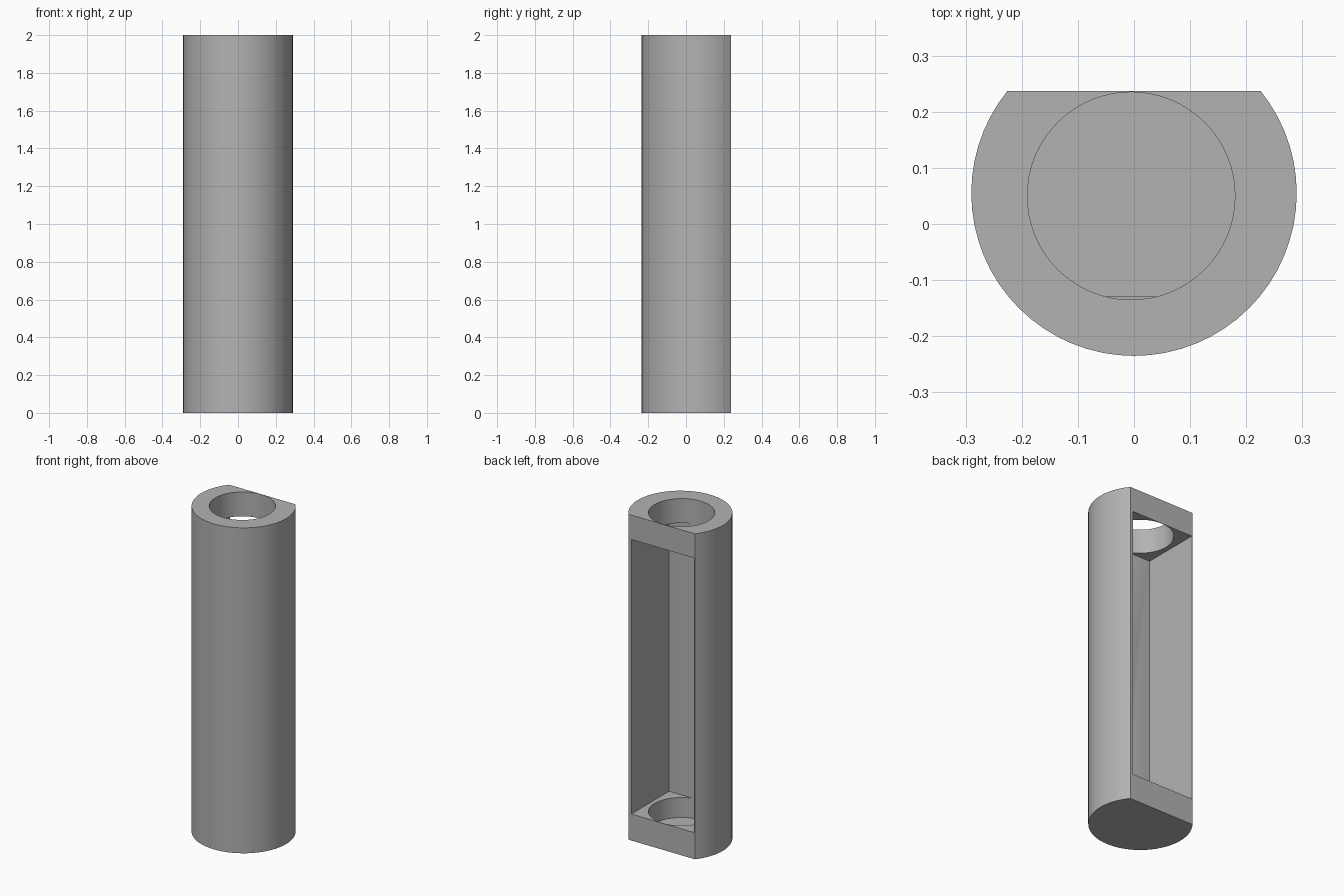
import bpy
import bmesh
from mathutils import Matrix, Vector

old = bpy.data.objects.get("Cube")
if old:
    bpy.data.objects.remove(old, do_unlink=True)

HEIGHT = 2.0
AXIS_Y, RADIUS, FLAT_Y = 0.055, 0.29, 0.237
FLOOR_Z, CEILING_Z = 0.163, 1.85

grey = bpy.data.materials.new("plain grey")
grey.use_nodes = True
grey.diffuse_color = (0.45, 0.45, 0.45, 1)
grey.node_tree.nodes["Principled BSDF"].inputs["Base Color"].default_value = (0.45, 0.45, 0.45, 1)


def add_object(name, bm):
    mesh = bpy.data.meshes.new(name)
    bm.to_mesh(mesh)
    bm.free()
    mesh.materials.append(grey)
    obj = bpy.data.objects.new(name, mesh)
    bpy.context.collection.objects.link(obj)
    return obj


def cylinder(name, x, y, radius, z0, z1, sides):
    bm = bmesh.new()
    bmesh.ops.create_cone(bm, cap_ends=True, segments=sides, radius1=radius, radius2=radius,
                          depth=z1 - z0, matrix=Matrix.Translation((x, y, (z0 + z1) / 2)))
    return add_object(name, bm)


def box(name, low, high):
    low, high = Vector(low), Vector(high)
    bm = bmesh.new()
    bmesh.ops.create_cube(bm, size=1, matrix=Matrix.Translation((low + high) / 2)
                          @ Matrix.Diagonal((high - low).to_4d()))
    return add_object(name, bm)


# Round body with a flat back
body = cylinder("tube_body", 0, AXIS_Y, RADIUS, 0, HEIGHT, 64)

# Cutters: flat back, open bay, top hole and blind floor recess
cutters = [
    box("flat_cutter", (-1, FLAT_Y, -1), (1, 1, 3)),
    box("bay_cutter", (-0.221, -0.129, FLOOR_Z), (0.205, 0.5, CEILING_Z)),
    cylinder("top_hole_cutter", -0.005, 0.05, 0.185, CEILING_Z - 0.1, HEIGHT + 0.1, 64),
    cylinder("floor_recess_cutter", -0.005, 0.05, 0.185, 0.04, FLOOR_Z + 0.1, 64),
]
for cutter in cutters:
    cutter.hide_render = True
    cutter.hide_viewport = True
    cut = body.modifiers.new(cutter.name, "BOOLEAN")
    cut.operation = "DIFFERENCE"
    cut.solver = "EXACT"
    cut.object = cutter

# Bake the cuts and drop the cutters
bpy.context.view_layer.update()
graph = bpy.context.evaluated_depsgraph_get()
body_mesh = bpy.data.meshes.new_from_object(body.evaluated_get(graph))
body.modifiers.clear()
body.data = body_mesh
for cutter in cutters:
    bpy.data.objects.remove(cutter, do_unlink=True)

# Smooth round walls, crisp edges
bpy.ops.object.select_all(action="DESELECT")
body.select_set(True)
bpy.context.view_layer.objects.active = body
bpy.ops.object.shade_smooth_by_angle(angle=0.5)
